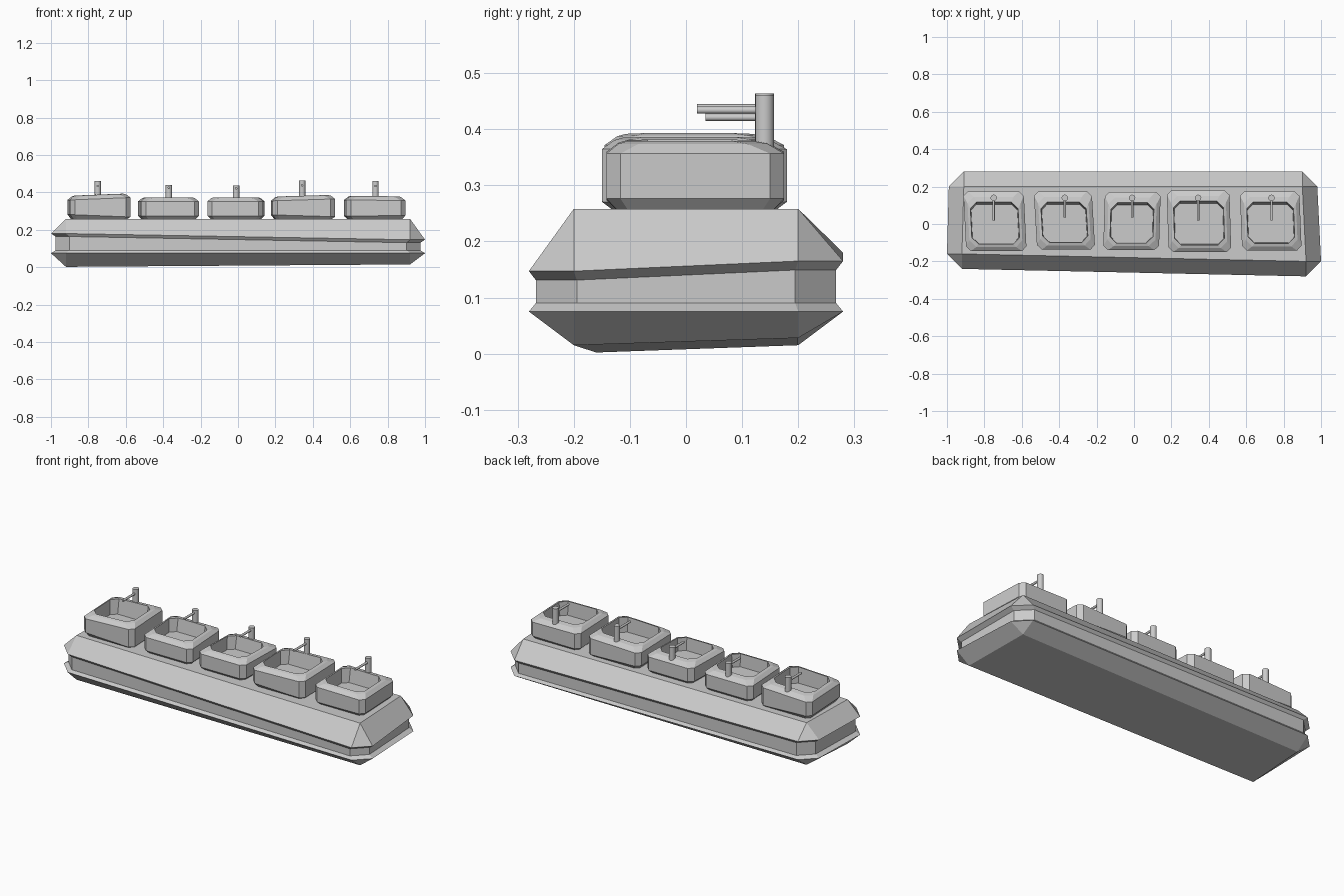
import bpy, bmesh, math
from mathutils import Vector

cube = bpy.data.objects.get("Cube")
if cube:
    bpy.data.objects.remove(cube)

GREY = (0.6, 0.6, 0.6, 1)
mat = bpy.data.materials.new("stone grey")
mat.use_nodes = True
mat.diffuse_color = GREY
mat.node_tree.nodes["Principled BSDF"].inputs["Base Color"].default_value = GREY


def finish(bm, name):
    me = bpy.data.meshes.new(name)
    bmesh.ops.remove_doubles(bm, verts=bm.verts, dist=0.0002)
    bmesh.ops.recalc_face_normals(bm, faces=bm.faces)
    bm.to_mesh(me)
    bm.free()
    me.materials.append(mat)
    ob = bpy.data.objects.new(name, me)
    bpy.context.collection.objects.link(ob)
    return ob


def loft(name, rings):
    """Skin a stack of rings and cap both ends."""
    bm = bmesh.new()
    loops = [[bm.verts.new(p) for p in ring] for ring in rings]
    n = len(loops[0])
    for a, b in zip(loops, loops[1:]):
        for i in range(n):
            j = (i + 1) % n
            bm.faces.new((a[i], a[j], b[j], b[i]))
    bm.faces.new(loops[0][::-1])
    bm.faces.new(loops[-1])
    return finish(bm, name)


# Corners of the counter: front left, front right, back right, back left
CORNERS = [(-0.92, -0.16), (0.92, -0.2), (0.9, 0.2), (-0.91, 0.2)]


def counter_ring(d, heights, shrink=0.0):
    """Each corner gives two points pushed out by d along x and along y."""
    ring = []
    for i, ((x, y), z) in enumerate(zip(CORNERS, heights)):
        sx, sy = math.copysign(1, x), math.copysign(1, y)
        x, y = x - sx * shrink, y - sy * shrink * 0.3
        pair = [(x + sx * d, y, z), (x, y + sy * d, z)]
        ring += pair if i % 2 == 0 else pair[::-1]
    return ring


edge = [0.18, 0.147, 0.165, 0.18]
lip = [z - 0.016 for z in edge]
loft("counter", [
    counter_ring(0, [0.002, 0.015, 0.028, 0.015]),
    counter_ring(0.08, [0.075] * 4),
    counter_ring(0.073, [0.09] * 4, 0.018),
    counter_ring(0.073, lip, 0.018),
    counter_ring(0.08, edge),
    counter_ring(0, [0.258] * 4),
])


def basin_ring(x0, x1, y0, y1, cut, z, tilt=0.0, skew=0.0):
    """Rectangle with cut corners, tilted along x, leaning sideways along y."""
    pts = [(x0 + cut, y0), (x1 - cut, y0), (x1, y0 + cut), (x1, y1 - cut),
           (x1 - cut, y1), (x0 + cut, y1), (x0, y1 - cut), (x0, y0 + cut)]
    cx, cy = (x0 + x1) / 2, (y0 + y1) / 2
    return [(x + skew * (y - cy), y, z + tilt * (x - cx)) for x, y in pts]


def tube(name, start, end, radius, sides):
    start, end = Vector(start), Vector(end)
    axis = end - start
    bm = bmesh.new()
    bmesh.ops.create_cone(bm, cap_ends=True, segments=sides, radius1=radius,
                          radius2=radius, depth=axis.length)
    bmesh.ops.rotate(bm, verts=bm.verts, matrix=axis.to_track_quat('Z', 'Y').to_matrix())
    bmesh.ops.translate(bm, verts=bm.verts, vec=(start + end) / 2)
    ob = finish(bm, name)
    for p in ob.data.polygons:
        p.use_smooth = len(p.vertices) == 4
    for e in ob.data.edges:
        a, b = (ob.data.vertices[v].co for v in e.vertices)
        e.use_edge_sharp = abs((a - b).dot(axis)) < 1e-6
    return ob


# left, right, front, back, rim height, tilt, skew, tap x, tap top, spout tip
SINKS = [
    (-0.905, -0.582, -0.145, 0.175, 0.388, 0.04, -0.05, -0.75, 0.46, 0.02),
    (-0.527, -0.217, -0.137, 0.175, 0.374, 0.0, -0.06, -0.37, 0.44, 0.035),
    (-0.16, 0.138, -0.14, 0.172, 0.374, 0.0, 0.03, -0.01, 0.436, 0.035),
    (0.18, 0.515, -0.15, 0.18, 0.382, 0.03, -0.03, 0.343, 0.464, 0.02),
    (0.572, 0.89, -0.142, 0.175, 0.38, -0.01, -0.04, 0.735, 0.46, 0.02),
]

for i, (x0, x1, y0, y1, top, tilt, skew, tx, tz, tip) in enumerate(SINKS, 1):
    def ring(side, front, back, cut, z, t=0.0):
        return basin_ring(x0 + side, x1 - side, y0 + front, y1 - back, cut, z, t, skew)

    # Hollow basin: outer wall, sloped rim, then inner wall and floor
    loft(f"basin_{i}", [
        ring(0.018, 0.018, 0.018, 0.02, 0.257),
        ring(0, 0, 0, 0.025, 0.275, -tilt),
        ring(0, 0, 0, 0.025, top - 0.022, tilt),
        ring(0.02, 0.022, 0.03, 0.035, top - 0.005, tilt),
        ring(0.034, 0.038, 0.058, 0.035, top, tilt),
        ring(0.038, 0.042, 0.07, 0.03, 0.3),
    ])

    # Tap: upright post with a thin spout towards the front
    ty = 0.14
    tube(f"tap_post_{i}", (tx, ty, 0.33), (tx, ty, tz), 0.017, 16)
    spout_z = tz - 0.026 if tz > 0.45 else tz - 0.015
    tube(f"tap_spout_{i}", (tx, ty, spout_z), (tx, tip, spout_z), 0.0065, 10)
